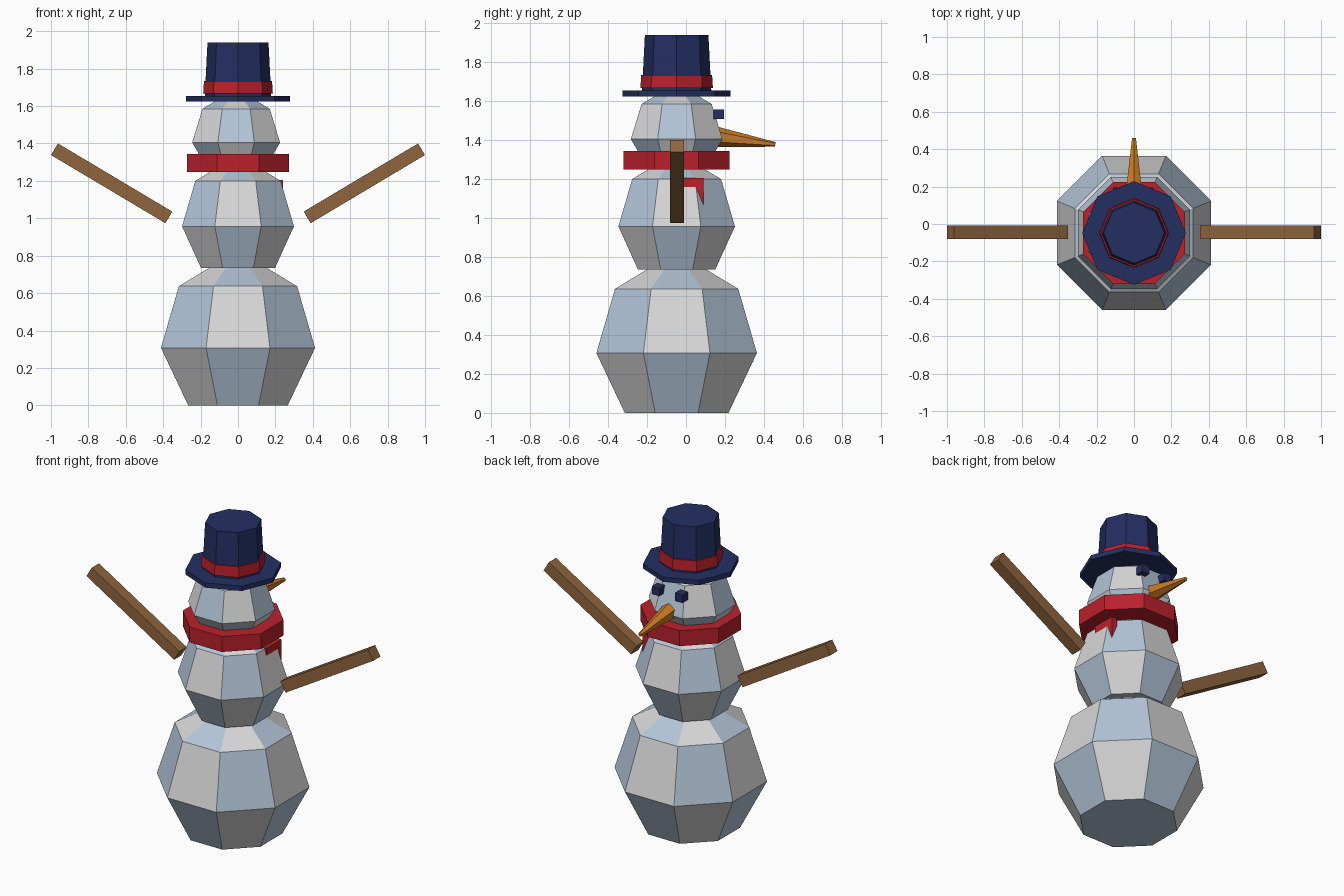
import bpy, bmesh, math
from mathutils import Vector, Matrix

if "Cube" in bpy.data.objects:
    bpy.data.objects.remove(bpy.data.objects["Cube"])

AXIS_Y = -0.048          # the body axis sits slightly behind the origin


def material(name, rgb):
    m = bpy.data.materials.new(name)
    m.diffuse_color = (*rgb, 1.0)
    m.use_nodes = True
    m.node_tree.nodes["Principled BSDF"].inputs["Base Color"].default_value = m.diffuse_color
    return m


SNOW = material("snow_grey", (0.68, 0.68, 0.69))
ICE = material("snow_blue", (0.45, 0.56, 0.69))
NAVY = material("navy_felt", (0.017, 0.028, 0.12))
RED = material("red_cloth", (0.50, 0.015, 0.025))
WOOD = material("brown_wood", (0.28, 0.13, 0.047))
ORANGE = material("carrot_orange", (0.60, 0.20, 0.018))


def finish(name, bm, mats):
    bmesh.ops.recalc_face_normals(bm, faces=bm.faces)
    mesh = bpy.data.meshes.new(name)
    bm.to_mesh(mesh)
    bm.free()
    for m in mats:
        mesh.materials.append(m)
    obj = bpy.data.objects.new(name, mesh)
    bpy.context.collection.objects.link(obj)
    return obj


def octagon_stack(name, profile, mats, flats=True, cx=0.0, checker=None):
    """Eight-sided body from (half_width, z) rings.
    flats: flat sides face the axes, else corners do.
    checker: 0 or 1 alternates the two materials face by face."""
    bm = bmesh.new()
    turn = math.pi / 8 if flats else 0
    rings = []
    for half, z in profile:
        r = half / math.cos(turn)
        rings.append([bm.verts.new((cx + r * math.cos(turn + k * math.pi / 4),
                                    AXIS_Y + r * math.sin(turn + k * math.pi / 4), z))
                      for k in range(8)])
    for band in range(len(rings) - 1):
        lo, hi = rings[band], rings[band + 1]
        for k in range(8):
            f = bm.faces.new((lo[k - 1], lo[k], hi[k], hi[k - 1]))
            if checker is not None:
                f.material_index = (band + k + checker + 1) % 2
    for ring in (rings[0], rings[-1]):
        f = bm.faces.new(ring)
        if checker is not None:
            f.material_index = 1
    return finish(name, bm, mats)


def box(name, size, matrix, mat):
    bm = bmesh.new()
    bmesh.ops.create_cube(bm, size=1.0)
    bmesh.ops.scale(bm, vec=size, verts=bm.verts)
    bmesh.ops.transform(bm, matrix=matrix, verts=bm.verts)
    return finish(name, bm, [mat])


# Three snowballs with alternating grey and blue facets
snow = [SNOW, ICE]
octagon_stack("lower_ball", [(0.266, 0), (0.412, 0.307), (0.316, 0.637), (0.15, 0.737)],
              snow, checker=0)
octagon_stack("middle_ball", [(0.198, 0.735), (0.299, 0.957), (0.228, 1.20), (0.145, 1.25)],
              snow, checker=0)
octagon_stack("head", [(0.15, 1.26), (0.235, 1.405), (0.18, 1.585), (0.11, 1.627)],
              snow, cx=-0.01, checker=1)

# Scarf ring and its hanging end
octagon_stack("scarf", [(0.272, 1.248), (0.272, 1.345)], [RED])
box("scarf_end", (0.04, 0.15, 0.185), Matrix.Translation((0.22, 0.015, 1.1125)), RED)

# Hat
octagon_stack("hat_brim", [(0.277, 1.625), (0.277, 1.655)], [NAVY], flats=False)
octagon_stack("hat_crown", [(0.178, 1.65), (0.163, 1.94)], [NAVY], flats=False)
octagon_stack("hat_band", [(0.186, 1.668), (0.182, 1.733)], [RED], flats=False)

# Stick arms and eyes, mirrored left and right
for side, label in ((-1, "left"), (1, "right")):
    inner, outer = Vector((0.37 * side, -0.045, 1.005)), Vector((0.981 * side, -0.045, 1.369))
    d = outer - inner
    box(label + "_arm", (0.072, 0.072, d.length),
        Matrix.Translation((inner + outer) / 2)
        @ Matrix.Rotation(math.atan2(d.x, d.z), 4, 'Y'), WOOD)
    box(label + "_eye", (0.052, 0.055, 0.05),
        Matrix.Translation((0.08 * side - 0.005, 0.168, 1.533)), NAVY)

# Carrot nose with a blunt tip
bm = bmesh.new()
base, tip = Vector((0, 0.14, 1.419)), Vector((0, 0.458, 1.378))
d = tip - base
bmesh.ops.create_cone(bm, cap_ends=True, segments=6, radius1=0.054, radius2=0.012, depth=d.length)
bmesh.ops.transform(bm, verts=bm.verts, matrix=Matrix.Translation((base + tip) / 2)
                    @ d.to_track_quat('Z', 'Y').to_matrix().to_4x4())
finish("nose", bm, [ORANGE])
